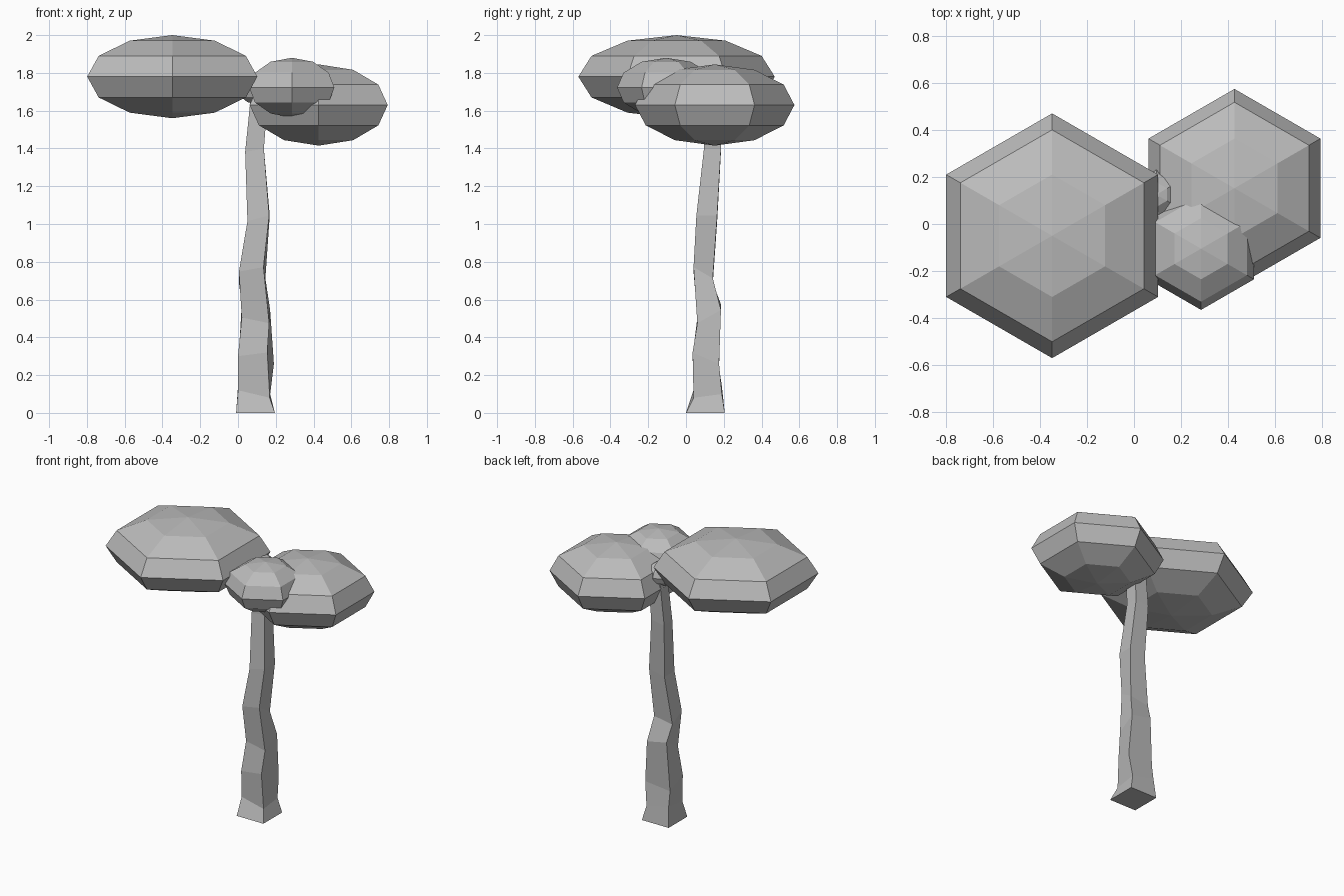
import bpy, bmesh

if "Cube" in bpy.data.objects:
    bpy.data.objects.remove(bpy.data.objects["Cube"])

grey = bpy.data.materials.new("plain grey")
grey.diffuse_color = (0.5, 0.5, 0.5, 1)
grey.use_nodes = True
grey.node_tree.nodes["Principled BSDF"].inputs["Base Color"].default_value = grey.diffuse_color


# Leaf clumps: flattened six-sided spheres
def clump(name, centre, radius, half_height):
    bpy.ops.mesh.primitive_uv_sphere_add(segments=6, ring_count=6, radius=1, location=centre)
    ob = bpy.context.object
    ob.name = name
    ob.scale = (radius, radius, half_height)
    ob.data.materials.append(grey)


clump("large_leaf_clump", (-0.348, -0.05, 1.78), 0.52, 0.22)
clump("medium_leaf_clump", (0.427, 0.152, 1.63), 0.422, 0.215)
clump("small_leaf_clump", (0.285, -0.105, 1.722), 0.26, 0.158)
clump("tiny_leaf_clump", (0.095, 0.125, 1.71), 0.105, 0.075)

# Crooked four-sided trunk
# z, tilt along x, tilt along y, left x, front right x, back right x, front y, back y
rings = [
    (0.00, 0.00, 0.00, -0.01, 0.195, 0.195, 0.00, 0.205),
    (0.11, -0.02, 0.01, 0.00, 0.168, 0.170, 0.04, 0.190),
    (0.28, 0.01, -0.03, 0.00, 0.155, 0.190, 0.035, 0.175),
    (0.525, -0.015, 0.035, 0.02, 0.165, 0.170, 0.06, 0.185),
    (0.73, 0.012, -0.03, 0.005, 0.135, 0.145, 0.04, 0.142),
    (1.03, 0.015, 0.00, 0.05, 0.165, 0.168, 0.055, 0.165),
    (1.39, 0.008, 0.00, 0.038, 0.137, 0.137, 0.095, 0.185),
    (1.70, 0.00, 0.00, 0.07, 0.160, 0.160, 0.105, 0.190),
]
bm = bmesh.new()
loops = []
for z, tx, ty, x0, x1f, x1b, y0, y1 in rings:
    corners = [(x0, y0, z - tx - ty), (x1f, y0, z + tx - ty),
               (x1b, y1, z + tx + ty), (x0, y1, z - tx + ty)]
    loops.append([bm.verts.new(c) for c in corners])
for low, high in zip(loops, loops[1:]):
    for i in range(4):
        j = (i + 1) % 4
        bm.faces.new((low[i], low[j], high[j], high[i]))
bm.faces.new(loops[0][::-1])
bm.faces.new(loops[-1])
mesh = bpy.data.meshes.new("trunk")
bm.to_mesh(mesh)
bm.free()
mesh.materials.append(grey)
bpy.context.collection.objects.link(bpy.data.objects.new("trunk", mesh))
